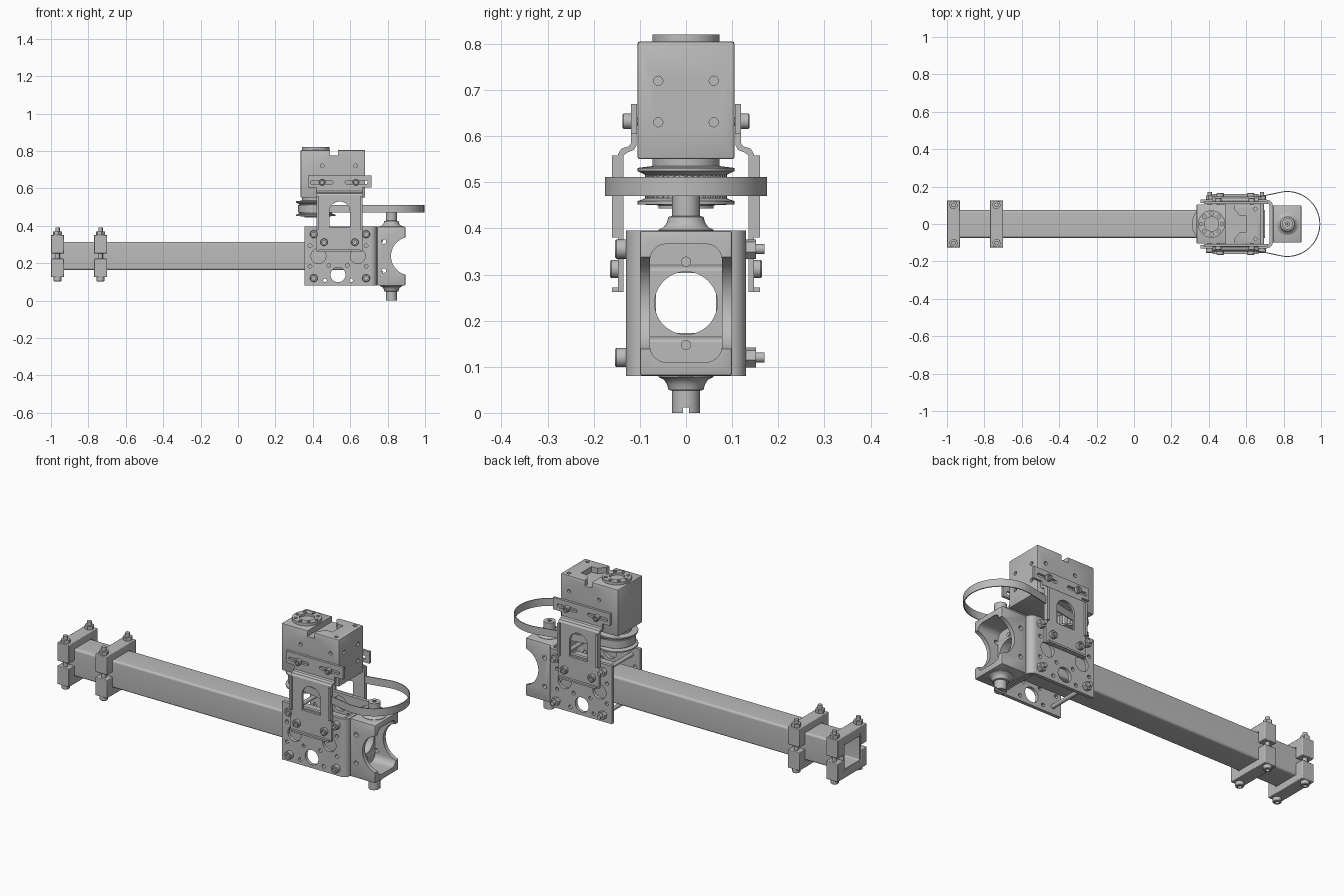
import bpy, bmesh
from math import sin, cos, acos, pi, radians
from mathutils import Vector

if "Cube" in bpy.data.objects:
    bpy.data.objects.remove(bpy.data.objects["Cube"])

metal = bpy.data.materials.new("grey_metal")
metal.use_nodes = True
GREY = (0.5, 0.5, 0.5, 1)
metal.diffuse_color = GREY
metal.node_tree.nodes["Principled BSDF"].inputs["Base Color"].default_value = GREY
parts = []
X, Y, Z = Vector((1, 0, 0)), Vector((0, 1, 0)), Vector((0, 0, 1))


def arc(cx, cy, r, a0, a1, n=8):
    angles = [radians(a0 + (a1 - a0) * i / n) for i in range(n + 1)]
    return [(cx + r * cos(a), cy + r * sin(a)) for a in angles]


def round_rect(cx, cy, w, h, r):
    pts = []
    for k, (sx, sy) in enumerate(((1, 1), (-1, 1), (-1, -1), (1, -1))):
        pts += arc(cx + sx * (w - r), cy + sy * (h - r), r, 90 * k, 90 * k + 90)
    return pts


def prism(bm, pts, axis, a, b):
    """Extrude a 2D outline along x (y,z), y (x,z) or z (x,y)."""
    place = {"x": lambda p, t: (t, *p), "y": lambda p, t: (p[0], t, p[1]),
             "z": lambda p, t: (*p, t)}[axis]
    low, high = ([bm.verts.new(place(p, t)) for p in pts] for t in (a, b))
    bm.faces.new(low)
    bm.faces.new(high)
    for i in range(len(pts)):
        j = (i + 1) % len(pts)
        bm.faces.new((low[i], low[j], high[j], high[i]))


def box(bm, x0, x1, y0, y1, z0, z1):
    prism(bm, [(x0, y0), (x1, y0), (x1, y1), (x0, y1)], "z", z0, z1)


def lathe(bm, profile, origin, axis, n=24):
    """Revolve (radius, height) points; the ends are capped."""
    side = axis.orthogonal().normalized()
    other = axis.cross(side)
    rings = [[bm.verts.new(Vector(origin) + axis * h + (side * cos(2 * pi * i / n)
              + other * sin(2 * pi * i / n)) * r) for i in range(n)] for r, h in profile]
    for a, b in zip(rings, rings[1:]):
        for i in range(n):
            j = (i + 1) % n
            bm.faces.new((a[i], a[j], b[j], b[i]))
    bm.faces.new(rings[0])
    bm.faces.new(rings[-1])


def rod(bm, origin, axis, r, length, n=24):
    lathe(bm, [(r, 0), (r, length)], origin, axis, n)


def screw_head(bm, origin, axis, r=0.02, h=0.022):
    lathe(bm, [(r, 0), (r, h - 0.003), (r - 0.003, h), (r * 0.5, h), (r * 0.5, h * 0.5)],
          origin, axis, 18)


def make(name, bm, bevel=0):
    bmesh.ops.recalc_face_normals(bm, faces=bm.faces[:])
    mesh = bpy.data.meshes.new(name)
    bm.to_mesh(mesh)
    bm.free()
    obj = bpy.data.objects.new(name, mesh)
    bpy.context.collection.objects.link(obj)
    mesh.materials.append(metal)
    if bevel:
        mod = obj.modifiers.new("bevel", "BEVEL")
        mod.width, mod.segments, mod.limit_method = bevel, 2, "ANGLE"
    parts.append(obj)
    return obj


def cut(obj, bm):
    cutter = make("cutter", bm)
    parts.remove(cutter)
    mod = obj.modifiers.new("cut", "BOOLEAN")
    mod.operation, mod.solver, mod.object = "DIFFERENCE", "EXACT", cutter
    bpy.context.view_layer.objects.active = obj
    for m in list(obj.modifiers):
        bpy.ops.object.modifier_apply(modifier=m.name)
    bpy.data.objects.remove(cutter)


new = bmesh.new
MID = 0.238

# Hollow square arm
bm = new(); prism(bm, round_rect(0, MID, 0.074, 0.075, 0.012), "x", -0.998, 0.7)
arm = make("arm_tube", bm)
bm = new(); prism(bm, round_rect(0, MID, 0.065, 0.065, 0.006), "x", -1.1, 0.8)
cut(arm, bm)

# Two split clamps with through bolts
for k, cx in enumerate((-0.965, -0.735)):
    for label, s in (("upper", 1), ("lower", -1)):
        pts = [(-0.125, 0.014), (-0.125, 0.113), (0.125, 0.113), (0.125, 0.014),
               (0.075, 0.014), (0.075, 0.075), (-0.075, 0.075), (-0.075, 0.014)]
        bm = new()
        prism(bm, [(y, MID + s * z) for y, z in pts], "x", cx - 0.035, cx + 0.035)
        make(f"clamp_{k + 1}_{label}", bm, 0.003)
    bm = new()
    for y in (-0.102, 0.102):
        rod(bm, (cx, y, 0.12), Z, 0.012, 0.27, 16)
        rod(bm, (cx, y, 0.35), Z, 0.024, 0.02, 6)
        screw_head(bm, (cx, y, 0.126), -Z, 0.021, 0.023)
    make(f"clamp_{k + 1}_bolts", bm)

# Folded U bracket around the arm end
pts = [(0.355, -0.13)] + arc(0.708, -0.095, 0.035, -90, 0) + arc(0.708, 0.095, 0.035, 0, 90)
pts += [(0.355, 0.13), (0.355, 0.112)] + arc(0.708, 0.095, 0.017, 90, 0)
pts += arc(0.708, -0.095, 0.017, 0, -90) + [(0.355, -0.112)]
bm = new(); prism(bm, pts, "z", 0.08, 0.395)
bracket = make("u_bracket", bm)
bm = new()
for i in range(4):
    a = i * pi / 2
    rod(bm, (0.535 + 0.105 * cos(a), -0.2, MID + 0.1 * sin(a)), Y, 0.04, 0.4, 32)
for sx in (-1, 1):
    for dx, dz in ((0.07, -0.13), (0.15, -0.055), (0.15, 0.055), (0.05, -0.05), (0.05, 0.05)):
        rod(bm, (0.535 + sx * dx, -0.2, MID + dz), Y, 0.01, 0.4, 12)
rod(bm, (0.715, 0, MID), X, 0.068, 0.1, 40)
cut(bracket, bm)

# Bracket bolts: head in front, nut behind
bm = new()
for x in (0.405, 0.685):
    for z in (0.12, 0.355):
        rod(bm, (x, -0.14, z), Y, 0.011, 0.31, 16)
        screw_head(bm, (x, -0.13, z), -Y, 0.021, 0.024)
        rod(bm, (x, 0.13, z), Y, 0.022, 0.022, 6)
make("bracket_bolts", bm)

# Pivot housing: open box with scooped sides
bm = new(); box(bm, 0.743, 0.895, -0.1, 0.1, 0.08, 0.395)
housing = make("pivot_housing", bm, 0.006)
bm = new(); prism(bm, round_rect(0, MID, 0.078, 0.128, 0.035), "x", 0.77, 1)
cut(housing, bm)
bm = new(); rod(bm, (0.7, 0, MID), X, 0.068, 0.15, 40)
cut(housing, bm)
bm = new()
rod(bm, (0.921, -0.2, MID), Y, 0.103, 0.4, 48)
for z in (0.16, 0.315):
    rod(bm, (0.78, -0.2, z), Y, 0.012, 0.4, 16)
cut(housing, bm)
bm = new()
for z in (0.147, 0.328):
    rod(bm, (0.76, 0, z), X, 0.011, 0.014, 16)
make("housing_screws", bm)

# Flared pivot pins, the lower one slotted
flare = [(0.06, -0.01), (0.06, 0.002), (0.048, 0.008), (0.041, 0.018), (0.038, 0.03)]
bm = new()
lathe(bm, flare + [(0.03, 0.032), (0.03, 0.075), (0.01, 0.075), (0.01, 0.05)], (0.82, 0, 0.395), Z, 32)
rod(bm, (0.82, 0, 0.44), Z, 0.005, 0.035, 10)
make("upper_pivot_pin", bm)
bm = new()
lathe(bm, flare + [(0.03, 0.032), (0.03, 0.08)], (0.82, 0, 0.08), -Z, 32)
pin = make("lower_pivot_pin", bm)
bm = new(); box(bm, 0.7, 0.9, -0.006, 0.006, -0.1, 0.012)
cut(pin, bm)

# Gearbox with stepped top and screw holes
bm = new(); box(bm, 0.335, 0.68, -0.105, 0.105, 0.55, 0.805)
gearbox = make("gearbox", bm, 0.005)
bm = new()
prism(bm, [(0.492, -0.2), (0.535, -0.2), (0.535, -0.08), (0.565, -0.045), (0.6, -0.045),
           (0.6, 0.045), (0.565, 0.045), (0.535, 0.08), (0.535, 0.2), (0.492, 0.2)],
      "z", 0.775, 0.9)
for z in (0.63, 0.72):
    for y in (-0.06, 0.06):
        rod(bm, (0.665, y, z), X, 0.01, 0.05, 16)
for x in (0.45, 0.63):
    for s in (-1, 1):
        rod(bm, (x, s * 0.09, 0.72), Y * s, 0.01, 0.05, 16)
        rod(bm, (0.648, s * 0.08, 0.79), Z, 0.01, 0.05, 16)
cut(gearbox, bm)

# Round output face on top
bm = new()
lathe(bm, [(0.073, 0), (0.073, 0.03), (0.038, 0.03), (0.038, 0.018)], (0.415, 0, 0.79), Z, 40)
cap = make("gearbox_cap", bm)
bm = new()
for i in range(8):
    rod(bm, (0.415 + 0.056 * cos(i * pi / 4), 0.056 * sin(i * pi / 4), 0.81), Z, 0.009, 0.05, 12)
cut(cap, bm)

# Toothed pulley under the gearbox
bm = new()
lathe(bm, [(0.073, 0.56), (0.073, 0.535), (0.105, 0.531), (0.105, 0.524), (0.086, 0.515),
           (0.086, 0.466), (0.105, 0.459), (0.105, 0.452), (0.06, 0.45), (0.06, 0.443)],
      (0.415, 0, 0), Z, 48)
for i in range(40):
    a = i * pi / 20
    rod(bm, (0.415 + 0.086 * cos(a), 0.086 * sin(a), 0.463), Z, 0.003, 0.055, 6)
make("pulley", bm)

# Belt: tangent loop around the pulley and a wide free bend
theta = acos((0.092 - 0.175) / 0.405) * 180 / pi
bm = new()
loops = []
for inset, z in ((0, 0.47), (0, 0.511), (0.005, 0.511), (0.005, 0.47)):
    pts = arc(0.82, 0, 0.176 - inset, -theta, theta, 56)
    pts += arc(0.415, 0, 0.093 - inset, theta, 360 - theta, 32)
    loops.append([bm.verts.new((x, y, z)) for x, y in pts])
for a, b in zip(loops, loops[1:] + loops[:1]):
    for i in range(len(a)):
        j = (i + 1) % len(a)
        bm.faces.new((a[i], a[j], b[j], b[i]))
make("drive_belt", bm)

# Motor mounts on both sides
for label, s in (("front", -1), ("back", 1)):
    profile = [(0.135, 0.262), (0.135, 0.558), (0.128, 0.564), (0.113, 0.57), (0.107, 0.58),
               (0.107, 0.615), (0.119, 0.615), (0.119, 0.585), (0.124, 0.578), (0.14, 0.573),
               (0.147, 0.562), (0.147, 0.262)]
    bm = new(); prism(bm, [(s * y, z) for y, z in profile], "x", 0.42, 0.665)
    mount = make(f"{label}_mount_plate", bm)
    bm = new()
    prism(bm, [(0.488, 0.39), (0.598, 0.39)] + arc(0.543, 0.475, 0.055, 0, 180, 16), "y", -0.3, 0.3)
    cut(mount, bm)
    bm = new()
    y0, y1 = sorted((s * 0.136, s * 0.16))
    for x in (0.42, 0.653):
        box(bm, x, x + 0.012, y0, y1, 0.38, 0.558)
    box(bm, 0.43, 0.655, y0, y1, 0.262, 0.272)
    make(f"{label}_mount_flanges", bm)
    # Slotted strip against the gearbox
    bm = new()
    y0, y1 = sorted((s * 0.106, s * 0.119))
    box(bm, 0.375, 0.715, y0, y1, 0.605, 0.67)
    strip = make(f"{label}_mount_strip", bm)
    bm = new()
    for cx in (0.448, 0.633):
        prism(bm, round_rect(cx, 0.632, 0.06, 0.009, 0.008), "y", -0.3, 0.3)
    cut(strip, bm)
    bm = new()
    for x in (0.45, 0.63):
        rod(bm, (x, s * 0.09, 0.632), Y * s, 0.009, 0.035, 12)
        screw_head(bm, (x, s * 0.119, 0.632), Y * s, 0.017, 0.019)
    for x in (0.46, 0.625):
        screw_head(bm, (x, s * 0.145, 0.312), Y * s, 0.02, 0.02)
    make(f"{label}_mount_screws", bm)

bpy.ops.object.select_all(action="DESELECT")
for obj in parts:
    obj.select_set(True)
bpy.context.view_layer.objects.active = parts[0]
bpy.ops.object.shade_smooth_by_angle(angle=radians(30))
